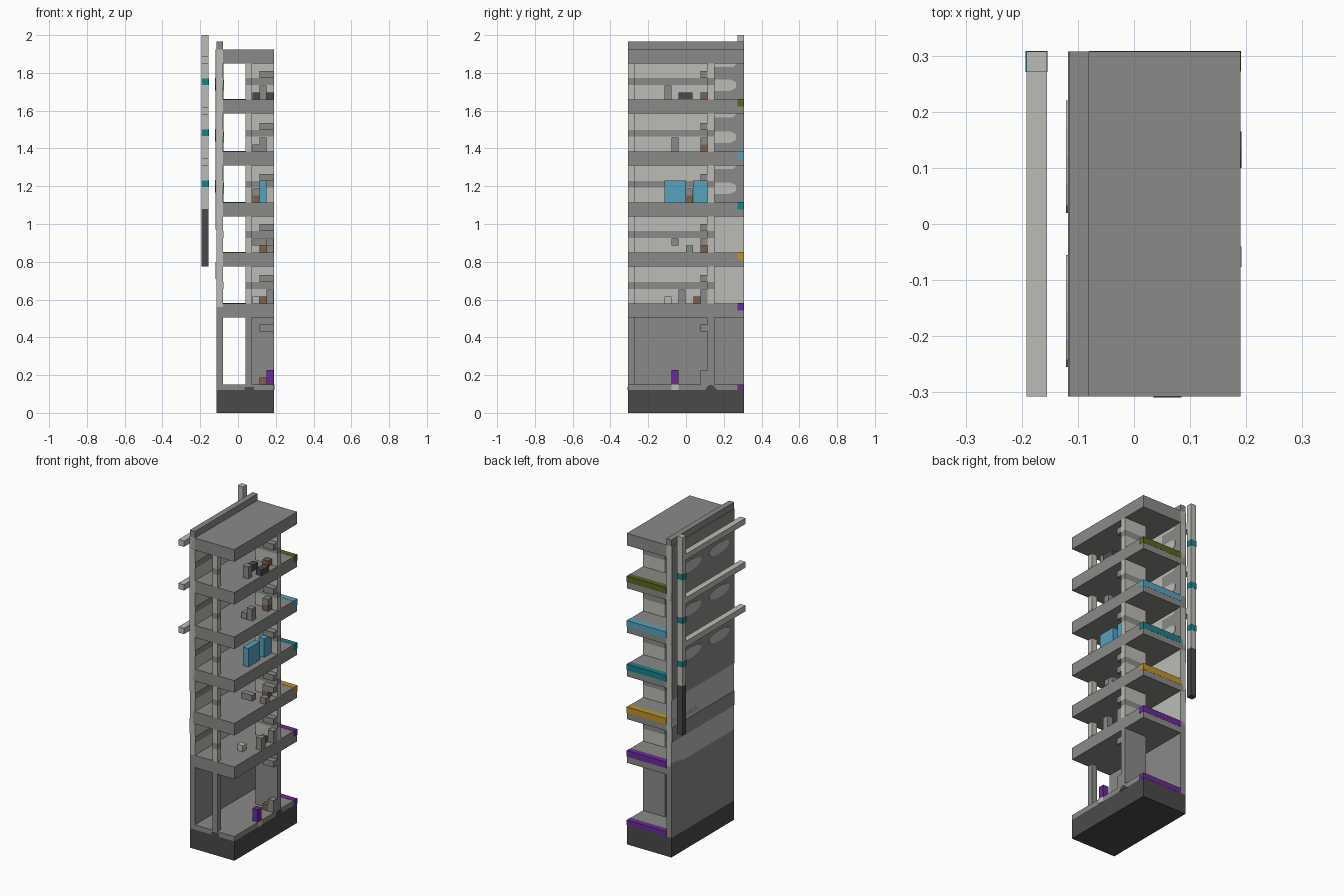
import bpy, bmesh, math

cube = bpy.data.objects.get("Cube")
if cube:
    bpy.data.objects.remove(cube, do_unlink=True)


def material(name, hex_code):
    """Flat material from an sRGB hex colour."""
    rgb = [int(hex_code[i:i + 2], 16) / 255 for i in (0, 2, 4)]
    col = [c / 12.92 if c <= 0.04045 else ((c + 0.055) / 1.055) ** 2.4 for c in rgb] + [1]
    m = bpy.data.materials.new(name)
    m.use_nodes = True
    m.diffuse_color = col
    m.node_tree.nodes["Principled BSDF"].inputs["Base Color"].default_value = col
    return m


LIGHT = material("light grey", "BBBBB6")
MID = material("mid grey", "8A8A87")
DARK = material("dark grey", "4A4A4A")
TEAL = material("teal", "1B7F8A")
BLUE = material("sky blue", "56A2C0")
YELLOW = material("yellow", "BE932A")
PURPLE = material("purple", "6A2B98")
OLIVE = material("olive", "57661E")
BROWN = material("brown", "80604A")


def finish(name, bm, mat):
    bmesh.ops.recalc_face_normals(bm, faces=bm.faces)
    mesh = bpy.data.meshes.new(name)
    bm.to_mesh(mesh)
    bm.free()
    mesh.materials.append(mat)
    obj = bpy.data.objects.new(name, mesh)
    bpy.context.collection.objects.link(obj)
    return obj


def box(name, mat, x, y, z):
    """Box from (min, max) ranges."""
    bm = bmesh.new()
    bmesh.ops.create_cube(bm, size=1)
    for v in bm.verts:
        v.co = [r[0] if c < 0 else r[1] for c, r in zip(v.co, (x, y, z))]
    return finish(name, bm, mat)


def plate(name, mat, x, points):
    """Thin painted plate in the y-z plane between two x values."""
    bm = bmesh.new()
    face = bm.faces.new([bm.verts.new((x[0], y, z)) for y, z in points])
    out = bmesh.ops.extrude_face_region(bm, geom=[face])["geom"]
    for v in out:
        if isinstance(v, bmesh.types.BMVert):
            v.co.x = x[1]
    return finish(name, bm, mat)


def oval(y, z, ry, rz, n=12):
    return [(y + ry * math.cos(2 * math.pi * i / n), z + rz * math.sin(2 * math.pi * i / n))
            for i in range(n)]


XW, XI, XE = -0.115, -0.08, 0.19      # wall outside, wall inside, open edge
Y0, Y1 = -0.307, 0.307                # front and back
PILLAR, PANEL = (0.04, 0.075), (0.04, XE)
SLAB = 0.075
floors = [0.58, 0.85, 1.115, 1.385, 1.66]
ceilings = [0.775, 1.04, 1.31, 1.585, 1.85]
edge_colours = [PURPLE, YELLOW, TEAL, BLUE, OLIVE]

# Foundation and ground floor
box("foundation", DARK, (XW, XE), (Y0, Y1), (0, 0.12))
box("ground_floor", MID, (XW, XE), (Y0, Y1), (0.12, 0.15))
box("ground_back_edge", PURPLE, (XI, XE + 0.001), (0.272, Y1 + 0.001), (0.12, 0.151))
plate("ground_side_mound", DARK, (XE, XE + 0.002),
      [(0.1, 0.12), (0.165, 0.12), (0.148, 0.142), (0.13, 0.15), (0.115, 0.142)])
box("ground_front_mound", DARK, (0.035, 0.085), (Y0 - 0.002, Y0), (0.12, 0.138))
box("ground_step", LIGHT, (0.15, XE + 0.002), (-0.077, -0.04), (0.12, 0.151))

# Tall side wall: plain ground storey, light upper storeys, parapet
box("wall_ground", MID, (XW, XI), (Y0, Y1), (0.15, 0.56))
box("wall_upper", LIGHT, (XW, XI), (Y0, Y1), (0.56, 1.925))
box("parapet", MID, (XW, XI), (Y0, Y1), (1.925, 1.965))
box("ground_pillar", MID, PILLAR, (Y0, -0.272), (0.15, 0.505))
box("ground_panel", MID, PANEL, (0.115, 0.15), (0.15, 0.505))
box("ground_bracket", MID, (0.115, XE), (0.078, 0.115), (0.43, 0.467))

# Painted outside of the wall
OUT = (XW - 0.003, XW)
for zr in ((0.71, 0.8), (0.97, 1.925)):
    plate("outside_paint", MID, OUT, [(Y0, zr[0]), (Y1, zr[0]), (Y1, zr[1]), (Y0, zr[1])])
for z in (1.2, 1.47, 1.74):
    for y in (-0.155, 0.12):
        plate("outside_oval", LIGHT, (XW - 0.006, XW - 0.002), oval(y, z, 0.1, 0.034))

# Upper storeys
for i, (z, top) in enumerate(zip(floors, ceilings)):
    box("floor_slab", MID, (XW, XE), (Y0, Y1), (z - SLAB, z))
    box("slab_back_edge", edge_colours[i], (XI, XE + 0.001), (0.272, Y1 + 0.001),
        (z - 0.037, z + 0.001))
    low, high = z + 0.077, z + 0.113
    # Pillar and panel with a darker band
    for zr, mat in (((z, low), LIGHT), ((low, high), MID), ((high, top), LIGHT)):
        box("pillar_part", mat, PILLAR, (Y0, -0.272), zr)
        box("panel_part", mat, PANEL, (0.115, 0.15), zr)
    box("wall_band", MID, (XI, XI + 0.003), (Y0 + 0.002, 0.15), (low, high))
    box("panel_bracket", MID, (0.115, XE), (0.078, 0.115), (high, high + 0.037))
    # Stepped paint on the wall behind the panel
    if i > 1:
        plate("wall_paint", MID, (XI, XI + 0.003),
              [(0.15, z), (Y1, z), (Y1, top), (0.27, top), (0.25, top - 0.02),
               (0.15, top - 0.02)])
        plate("wall_tongue", LIGHT, (XI, XI + 0.005),
              [(0.15, z + 0.045), (0.235, z + 0.045), (0.265, z + 0.06), (0.265, z + 0.09),
               (0.235, z + 0.105), (0.15, z + 0.105)])
box("roof_slab", MID, (XW, XE), (Y0, Y1), (1.85, 1.925))

# Outer mast with coloured rings and rails along the wall
MX, MY = (-0.192, -0.155), (0.272, Y1)
box("mast_foot", DARK, MX, MY, (0.775, 1.08))
box("mast", LIGHT, MX, MY, (1.08, 2.0))
for z in (1.195, 1.465, 1.735):
    box("mast_ring", TEAL, (MX[0] - 0.001, MX[1] + 0.001),
        (MY[0] - 0.001, MY[1] + 0.001), (z, z + 0.036))
for z in (1.31, 1.58, 1.85):
    box("rail", LIGHT, MX, (Y0, MY[0]), (z, z + 0.036))

# Furniture: name, colour, x start, y start, base, widths in units
U = 0.037


def block(name, mat, x, y, z, nx=1, ny=1, nz=1):
    box(name, mat, (x, x + nx * U), (y, y + ny * U), (z, z + nz * U))


G, (F2, F3, F4, F5, F6) = 0.15, floors
A, B, C = 0.076, 0.114, 0.152         # columns across the room
block("purple_cabinet", PURPLE, C, -0.077, G, nz=2.1)
block("stool", BROWN, B, 0.078, G)
block("seat_back", MID, C, 0.078, G, nz=2)

block("low_box", LIGHT, A, -0.115, F2)
block("tall_box", MID, C, -0.04, F2, nz=2)
block("stool", BROWN, B, 0.04, F2)
block("seat_back", MID, C, 0.078, F2, nz=2)

block("bench", MID, A, -0.077, F3 + U, nx=2)
block("low_box", MID, C, 0, F3)
block("stool", BROWN, B, 0.078, F3)
block("shelf", MID, B, 0.078, F3 + U, nx=2)

block("blue_screen", BLUE, B, -0.115, F4, ny=3.1, nz=3.1)
block("blue_screen", BLUE, B, 0.04, F4, ny=2, nz=3.1)
block("stool", BROWN, A, 0, F4)
block("shelf", MID, A, 0, F4 + U)

block("seat_back", MID, B, -0.077, F5, nz=2)
block("seat", MID, A, -0.077, F5)
block("stool", BROWN, B, 0.078, F5)
block("shelf", MID, B, 0.078, F5 + U)

block("seat_back", MID, B, -0.115, F6, nz=2)
block("dark_bench", DARK, A, -0.04, F6, ny=2)
block("dark_bench", DARK, C, -0.04, F6, ny=2)
block("stool", BROWN, B, 0.078, F6)
